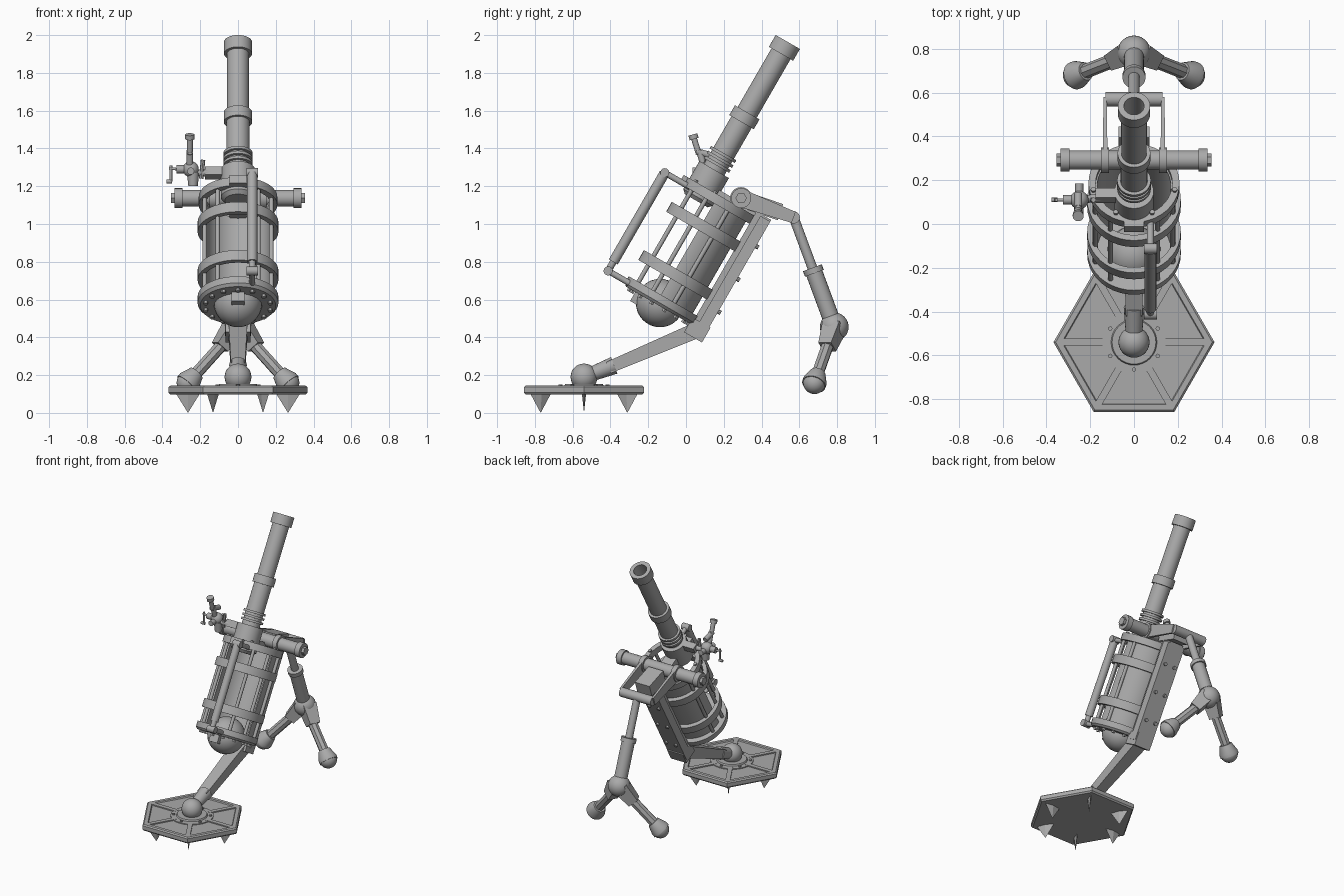
import bpy, bmesh, math
from math import pi, sin, cos
from mathutils import Vector, Matrix

cube = bpy.data.objects.get("Cube")
if cube:
    bpy.data.objects.remove(cube, do_unlink=True)

steel = bpy.data.materials.new("plain grey")
steel.use_nodes = True
GREY = (0.4, 0.4, 0.4, 1)
steel.diffuse_color = GREY
steel.node_tree.nodes["Principled BSDF"].inputs["Base Color"].default_value = GREY

TILT = Matrix.Rotation(-pi / 6, 4, 'X')   # gun frame: z along the bore, y to the rear
DRUM, BORE = -0.41, -0.515                # rear offsets of the cage and bore axes


def gun(x, w, b):
    return TILT @ Vector((x, w, b))


def finish(bm, name, matrix, smooth=True):
    bmesh.ops.recalc_face_normals(bm, faces=bm.faces)
    mesh = bpy.data.meshes.new(name)
    bm.to_mesh(mesh)
    bm.free()
    mesh.materials.append(steel)
    mesh.transform(matrix)
    ob = bpy.data.objects.new(name, mesh)
    bpy.context.collection.objects.link(ob)
    if smooth:
        bpy.ops.object.select_all(action='DESELECT')
        ob.select_set(True)
        bpy.context.view_layer.objects.active = ob
        bpy.ops.object.shade_smooth_by_angle(angle=math.radians(35))
    return ob


def lathe(name, profile, matrix, steps=32, start=0, arc=2 * pi, loop=False):
    """Turn (radius, height) points about z; loop closes the profile."""
    bm = bmesh.new()
    vs = [bm.verts.new((r * cos(start), r * sin(start), h)) for r, h in profile]
    es = [bm.edges.new(p) for p in zip(vs, vs[1:])]
    if loop:
        es.append(bm.edges.new((vs[-1], vs[0])))
    full = arc > 6.28
    bmesh.ops.spin(bm, geom=vs + es, cent=(0, 0, 0), axis=(0, 0, 1), angle=arc, steps=steps, use_merge=full)
    bmesh.ops.remove_doubles(bm, verts=bm.verts, dist=1e-5)
    if not full:
        bmesh.ops.holes_fill(bm, edges=[e for e in bm.edges if e.is_boundary])
    return finish(bm, name, matrix)


def aim(p, q):
    p, q = Vector(p), Vector(q)
    return Matrix.Translation(p) @ (q - p).to_track_quat('Z', 'Y').to_matrix().to_4x4(), (q - p).length


def rod(name, p, q, r, r2=None, sides=20):
    m, n = aim(p, q)
    return lathe(name, [(0, 0), (r, 0), (r2 or r, n), (0, n)], m, sides)


def band(name, r_in, r_out, b0, b1, w=DRUM, **kw):
    pts = [(r_in, b0), (r_out, b0), (r_out, b1), (r_in, b1)]
    return lathe(name, pts, TILT @ Matrix.Translation((0, w, 0)), 40, loop=True, **kw)


def ball(name, c, r):
    bm = bmesh.new()
    bmesh.ops.create_uvsphere(bm, u_segments=28, v_segments=16, radius=r)
    return finish(bm, name, Matrix.Translation(c))


def box(name, c, size, rot=Matrix.Identity(4)):
    bm = bmesh.new()
    bmesh.ops.create_cube(bm, size=1)
    return finish(bm, name, Matrix.Translation(c) @ rot @ Matrix.Diagonal((*size, 1)), False)


def beam(name, p, q, w, d, taper=1.0):
    """Rectangular bar between two points; w is across x, d is its depth."""
    m, n = aim(p, q)
    bm = bmesh.new()
    bmesh.ops.create_cube(bm, size=1)
    for v in bm.verts:
        k = taper if v.co.z > 0 else 1
        v.co = Vector((v.co.x * w * k, v.co.y * d * k, (v.co.z + 0.5) * n))
    return finish(bm, name, m, False)


# Barrel with bored muzzle, collar, grip rings and jacket
lathe("barrel", [(0, 1.5), (0.046, 1.5), (0.046, 1.97), (0.074, 1.97), (0.074, 1.898), (0.058, 1.898),
                 (0.058, 1.54), (0.075, 1.54), (0.075, 1.48), (0.062, 1.48), (0.062, 1.19), (0.09, 1.19),
                 (0.09, 1.02), (0.07, 1.0), (0, 1.0)], TILT @ Matrix.Translation((0, BORE, 0)), 36)
for i in range(3):
    band("barrel_ring", 0.055, 0.077, 1.215 + i * 0.03, 1.231 + i * 0.03, BORE)

# Cage: hoops, rear shell, tie rods, base flange and round breech
for b in (0.605, 0.9):
    band("cage_hoop", 0.185, 0.214, b - 0.03, b + 0.03)
band("top_hoop", 0.175, 0.208, 1.035, 1.085)
band("rear_shell", 0.168, 0.178, 0.46, 1.06, start=-0.1, arc=pi + 0.2)
lathe("base_flange", [(0, 0.42), (0.2, 0.42), (0.214, 0.435), (0.214, 0.475), (0, 0.475)],
      TILT @ Matrix.Translation((0, DRUM, 0)), 40)
ball("breech_ball", gun(0, DRUM, 0.435), 0.128)
for deg in (-160, -125, -55, -20, 20, 160):
    a = math.radians(deg)
    x, w = 0.188 * cos(a), DRUM + 0.188 * sin(a)
    rod("tie_rod", gun(x, w, 0.45), gun(x, w, 1.06), 0.012, sides=12)
for i in range(14):
    a = (i + 0.5) * 2 * pi / 14
    x, w = 0.175 * cos(a), DRUM + 0.175 * sin(a)
    rod("flange_bolt", gun(x, w, 0.405), gun(x, w, 0.43), 0.013, sides=6)
    if i % 2:
        rod("hoop_bolt", gun(x * 1.09, w, 1.08), gun(x * 1.09, w, 1.096), 0.012, sides=6)
box("flange_lug", gun(0, -0.53, 0.4), (0.07, 0.045, 0.07), TILT)
box("jacket_lug", gun(0, -0.61, 1.06), (0.09, 0.06, 0.05), TILT)

# Side spring tube on the front of the cage
X = 0.075
rod("spring_rod", gun(X, -0.733, 0.43), gun(X, -0.733, 1.05), 0.018)
rod("spring_sleeve", gun(X, -0.733, 0.5), gun(X, -0.733, 1.04), 0.027)
for b in (0.445, 1.045):
    rod("spring_arm", gun(X, -0.74, b), gun(X, -0.58, b), 0.016)
    rod("spring_joint", gun(X - 0.03, -0.733, b), gun(X + 0.03, -0.733, b), 0.024)

# Rear rail, cradle box and lower block
box("rear_rail", gun(0, -0.165, 0.75), (0.11, 0.09, 0.72), TILT)
for s in (-1, 1):
    box("rail_edge", gun(s * 0.058, -0.15, 0.75), (0.024, 0.06, 0.7), TILT)
    for b in (0.55, 0.75, 0.95):
        rod("rail_bolt", gun(s * 0.04, -0.125, b), gun(s * 0.04, -0.105, b), 0.012, sides=8)
box("lower_block", gun(0, -0.168, 0.41), (0.13, 0.11, 0.09), TILT)
box("cradle_bridge", gun(0, -0.31, 1.08), (0.09, 0.3, 0.06), TILT)
box("cradle_box", (0, 0.42, 1.09), (0.12, 0.17, 0.09), Matrix.Rotation(-0.33, 4, 'X'))

# Cross tube with end caps, linked by two arms to the bipod hinge
TR, HINGE = Vector((0, 0.292, 1.137)), Vector((0, 0.57, 1.035))
BX = Vector((1, 0, 0))
rod("cross_tube", TR - BX * 0.3, TR + BX * 0.3, 0.044)
rod("hinge_bar", HINGE - BX * 0.13, HINGE + BX * 0.13, 0.033)
for s in (-1, 1):
    x = BX * s
    rod("tube_cap", TR + x * 0.295, TR + x * 0.335, 0.053)
    rod("tube_nut", TR + x * 0.33, TR + x * 0.355, 0.03, sides=6)
    beam("hinge_arm", TR + x * 0.132, HINGE + x * 0.132, 0.022, 0.095, 0.65)
    rod("tube_collar", TR + x * 0.115, TR + x * 0.15, 0.058)

# Bipod: telescopic strut, knuckle, two legs with ball feet
KNEE = Vector((0, 0.785, 0.455))
mid = HINGE.lerp(KNEE, 0.46)
rod("strut_inner", HINGE, mid, 0.026)
rod("strut_outer", mid, KNEE, 0.045)
rod("strut_collar", mid, HINGE.lerp(KNEE, 0.51), 0.053)
ball("knuckle", KNEE, 0.076)
for s in (-1, 1):
    foot = Vector((s * 0.265, 0.68, 0.16))
    beam("leg_clevis", KNEE + Vector((s * 0.02, 0, 0)), KNEE.lerp(foot, 0.36), 0.1, 0.1, 0.75)
    rod("leg", KNEE, foot, 0.033, sides=8)
    ball("foot_ball", foot, 0.06)
    m, n = aim(KNEE, foot)
    lathe("foot_collar", [(0, n - 0.07), (0.042, n - 0.07), (0.064, n - 0.01), (0.064, n + 0.012), (0, n + 0.012)], m)

# Strut to the base plate with ball joint
JOINT = Vector((0, -0.54, 0.19))
arm_end = Vector((0, -0.41, 0.24))
beam("base_arm", gun(0, -0.168, 0.41), arm_end, 0.1, 0.085, 0.75)
rod("joint_neck", arm_end + Vector((0, 0.03, 0.012)), JOINT, 0.047, 0.035)
ball("joint_ball", JOINT, 0.071)

# Hexagonal base plate: rim, ribs, hub, bolts and spikes
AT = Matrix.Translation((0, JOINT.y, 0))
hexa = lathe("base_plate", [(0, 0.098), (0.358, 0.098), (0.368, 0.108), (0.368, 0.136), (0.358, 0.144),
                            (0.33, 0.144), (0.325, 0.136), (0, 0.136)], AT, 6)
lathe("base_hub", [(0, 0.13), (0.145, 0.13), (0.145, 0.142), (0.105, 0.142), (0.1, 0.152), (0, 0.152)], AT)
for i in range(6):
    a = i * pi / 3
    turn = AT @ Matrix.Rotation(a, 4, 'Z')
    box("plate_rib", turn @ Vector((0.23, 0, 0.139)), (0.22, 0.032, 0.01), Matrix.Rotation(a, 4, 'Z'))
    bolt = AT @ Vector((0.125 * sin(a), 0.125 * cos(a), 0.14))
    rod("hub_bolt", bolt, bolt + Vector((0, 0, 0.01)), 0.01, sides=8)
    bm = bmesh.new()
    bmesh.ops.create_cone(bm, cap_ends=True, segments=4, radius1=0.062, radius2=0, depth=0.1)
    finish(bm, "ground_spike", turn @ Matrix.Translation((0.265, 0, 0.05))
           @ Matrix.Diagonal((1, 0.18, -1, 1)), False)

# Aiming sight on the right of the jacket
S = Vector((-0.25, 0.11, 1.29))


def sight(name, p, q, r, r2=None, sides=14):
    rod(name, S + Vector(p), S + Vector(q), r, r2, sides)


box("sight_bracket", S + Vector((0.14, 0.02, -0.02)), (0.13, 0.05, 0.05), TILT)
sight("sight_arm", (0, 0, -0.02), (0.18, 0.02, -0.02), 0.018)
ball("sight_body", S, 0.042)
sight("sight_drum", (0.012, 0, -0.09), (0.012, 0, -0.02), 0.025, 0.032)
sight("sight_plate", (0.055, 0, -0.05), (0.065, 0, 0.05), 0.012, sides=8)
sight("sight_column", (-0.005, -0.01, 0), (-0.005, -0.04, 0.1), 0.018)
sight("sight_lens", (-0.005, 0.03, 0.07), (-0.005, -0.055, 0.095), 0.018)
sight("eyepiece_tube", (-0.005, -0.045, 0.09), (-0.005, -0.07, 0.17), 0.016)
sight("eyepiece_cap", (-0.005, -0.067, 0.16), (-0.005, -0.074, 0.184), 0.025)
sight("sight_knob", (-0.075, 0, 0), (0, 0, 0), 0.022)
sight("sight_side_knob", (0, -0.075, -0.01), (0, 0.075, -0.01), 0.019)
sight("crank_shaft", (-0.115, 0, 0.005), (-0.07, 0, 0), 0.007)
sight("crank_arm", (-0.105, 0, 0.02), (-0.105, 0, -0.065), 0.007)
sight("crank_grip", (-0.128, 0, -0.065), (-0.1, 0, -0.065), 0.01)
